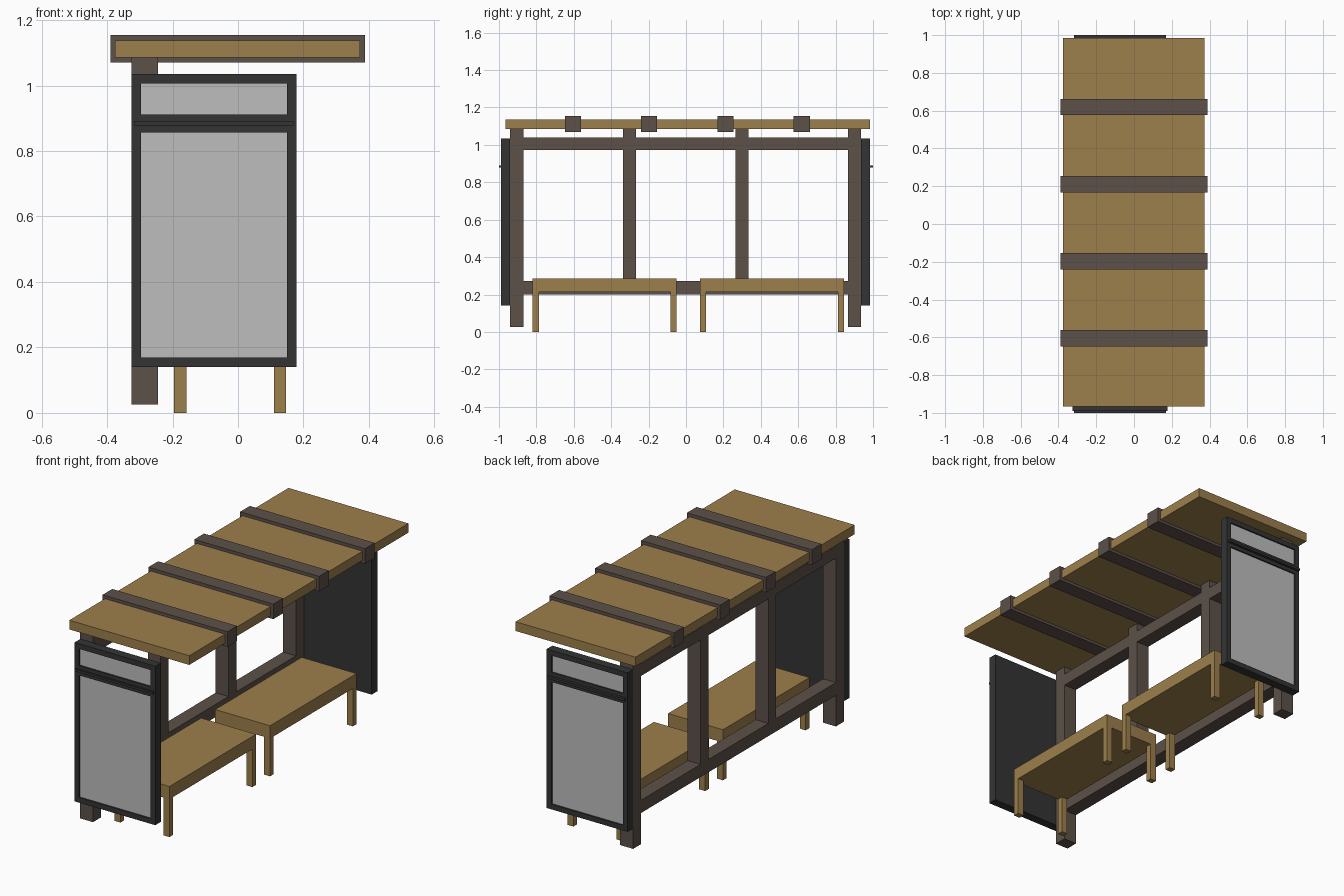
import bpy
import bmesh
from mathutils import Vector

cube = bpy.data.objects.get("Cube")
if cube:
    bpy.data.objects.remove(cube, do_unlink=True)


def material(name, rgb):
    mat = bpy.data.materials.new(name)
    mat.use_nodes = True
    mat.diffuse_color = (*rgb, 1)
    mat.node_tree.nodes["Principled BSDF"].inputs["Base Color"].default_value = (*rgb, 1)
    return mat


wood = material("golden wood", (0.335, 0.212, 0.072))
timber = material("brown timber", (0.110, 0.082, 0.067))
dark = material("dark metal", (0.033, 0.034, 0.034))
pane_grey = material("pale grey pane", (0.51, 0.51, 0.51))


def build(name, mat, boxes):
    """One object from boxes, each given as x, y and z ranges."""
    bm = bmesh.new()
    for ranges in boxes:
        corners = bmesh.ops.create_cube(bm, size=1)["verts"]
        for v in corners:
            v.co = Vector([lo + (c + 0.5) * (hi - lo) for c, (lo, hi) in zip(v.co, ranges)])
    mesh = bpy.data.meshes.new(name)
    bm.to_mesh(mesh)
    bm.free()
    mesh.materials.append(mat)
    obj = bpy.data.objects.new(name, mesh)
    bpy.context.collection.objects.link(obj)
    return obj


# Roof board and the straps around it
build("roof", wood, [((-0.375, 0.372), (-0.965, 0.985), (1.085, 1.137))])
for i in range(4):
    y = -0.605 + i * 0.408
    build(f"roof_strap_{i + 1}", timber, [((-0.39, 0.388), (y - 0.043, y + 0.043), (1.07, 1.155))])

# Rear frame: posts and rails
post_x = (-0.325, -0.245)
for name, y, bottom in (("front_post", -0.905, 0.025), ("front_inner_post", -0.303, 0.27),
                        ("back_inner_post", 0.3, 0.27), ("back_post", 0.9, 0.025)):
    build(name, timber, [(post_x, (y - 0.035, y + 0.035), (bottom, 1.086))])
for name, z in (("lower_rail", (0.2, 0.272)), ("upper_rail", (0.972, 1.04))):
    build(name, timber, [(post_x, (-0.871, 0.866), z)])

# Benches with four legs each
for name, y0, y1 in (("front_bench", -0.82, -0.05), ("back_bench", 0.075, 0.845)):
    x0, x1 = -0.195, 0.147
    build(name + "_seat", wood, [((x0, x1), (y0, y1), (0.213, 0.285))])
    build(name + "_legs", wood, [(x, y, (0, 0.213))
                                 for x in ((x0, x0 + 0.037), (x1 - 0.037, x1))
                                 for y in ((y0, y0 + 0.033), (y1 - 0.033, y1))])

# End panels: framed panes facing outward, plain sheet facing inward
for name, inner, s in (("front", -0.94, -1), ("back", 0.935, 1)):
    def depth(a, b):
        return tuple(sorted((inner + s * a, inner + s * b)))
    x0, x1, z0, z1, rim = -0.325, 0.178, 0.14, 1.035, 0.029
    full = depth(0, 0.05)
    sheet = depth(0, 0.034)
    inside = (x0 + rim, x1 - rim)
    build(name + "_panel_frame", dark, [
        ((x0, x0 + rim), full, (z0, z1)),
        ((x1 - rim, x1), full, (z0, z1)),
        (inside, full, (z0, z0 + rim)),
        (inside, full, (z1 - rim, z1)),
        (inside, full, (0.857, 0.912)),
        (inside, sheet, (z0 + rim, z1 - rim))])
    build(name + "_panel_panes", pane_grey, [
        (inside, depth(0.034, 0.042), (z0 + rim, 0.857)),
        (inside, depth(0.034, 0.042), (0.912, z1 - rim))])
    build(name + "_panel_ridge", dark, [
        ((x0 + 0.008, x1 - 0.008), tuple(sorted((inner + s * 0.04, s))), (0.878, 0.891))])
